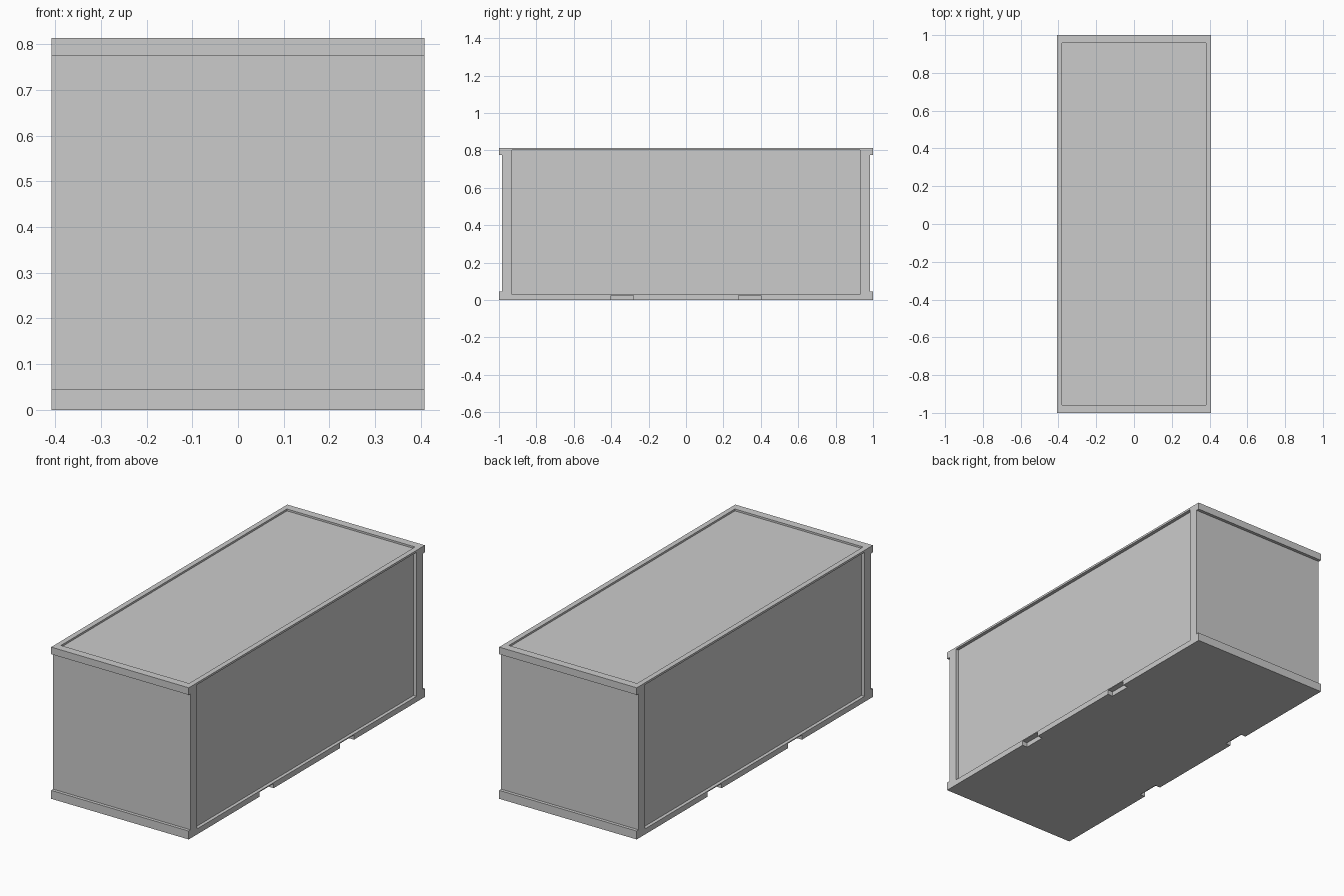
import bpy, bmesh

if "Cube" in bpy.data.objects:
    bpy.data.objects.remove(bpy.data.objects["Cube"])

HX, HY, H = 0.408, 1.0, 0.813      # half width, half length, height


def box(name, x0, x1, y0, y1, z0, z1):
    bm = bmesh.new()
    bmesh.ops.create_cube(bm, size=1)
    for v in bm.verts:
        v.co.x = x1 if v.co.x > 0 else x0
        v.co.y = y1 if v.co.y > 0 else y0
        v.co.z = z1 if v.co.z > 0 else z0
    me = bpy.data.meshes.new(name)
    bm.to_mesh(me)
    bm.free()
    ob = bpy.data.objects.new(name, me)
    bpy.context.collection.objects.link(ob)
    return ob


# Container body: side profile with end flanges, extruded across the width
half = [(HY, 0), (HY, 0.045), (0.983, 0.045), (0.983, 0.775), (HY, 0.775), (HY, H)]
profile = half + [(-y, z) for y, z in reversed(half)]
bm = bmesh.new()
face = bm.faces.new([bm.verts.new((-HX, y, z)) for y, z in profile])
ext = bmesh.ops.extrude_face_region(bm, geom=[face])
moved = [g for g in ext["geom"] if isinstance(g, bmesh.types.BMVert)]
bmesh.ops.translate(bm, verts=moved, vec=(2 * HX, 0, 0))
bmesh.ops.recalc_face_normals(bm, faces=bm.faces)
mesh = bpy.data.meshes.new("container_body")
bm.to_mesh(mesh)
bm.free()
body = bpy.data.objects.new("container_body", mesh)
bpy.context.collection.objects.link(body)

# Roof recess
cutters = [box("roof_recess", -0.38, 0.38, -0.957, 0.957, H - 0.01, H + 0.1)]

# Side panel recesses and forklift pockets, on both long sides
for s in (-1, 1):
    def side(name, depth, y0, y1, z0, z1):
        xs = sorted((s * (HX - depth), s * (HX + 0.1)))
        cutters.append(box(name, xs[0], xs[1], y0, y1, z0, z1))
    side("side_recess", 0.018, -0.93, 0.93, 0.03, 0.802)
    for y in (-0.34, 0.34):
        side("fork_pocket", 0.03, y - 0.06, y + 0.06, -0.1, 0.025)

# Cut the recesses, then discard the cutters
bpy.context.view_layer.objects.active = body
for c in cutters:
    c.hide_render = True
    mod = body.modifiers.new(c.name, "BOOLEAN")
    mod.operation = "DIFFERENCE"
    mod.solver = "EXACT"
    mod.object = c
    bpy.ops.object.modifier_apply(modifier=mod.name)
    bpy.data.objects.remove(c, do_unlink=True)
